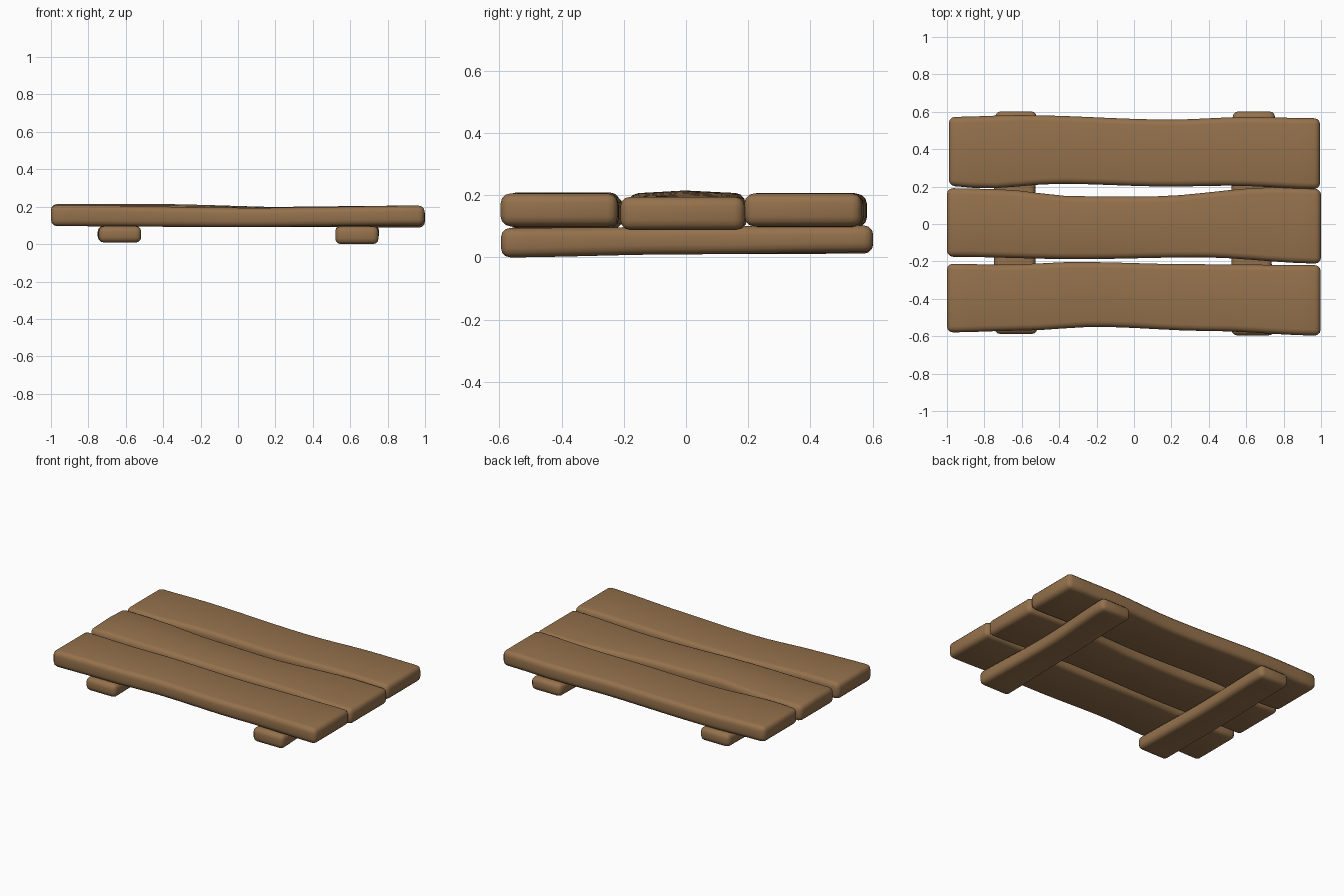
import bpy, bmesh, math

if "Cube" in bpy.data.objects:
    bpy.data.objects.remove(bpy.data.objects["Cube"])

wood = bpy.data.materials.new("brown wood")
wood.diffuse_color = (0.296, 0.165, 0.072, 1)
wood.use_nodes = True
wood.node_tree.nodes["Principled BSDF"].inputs["Base Color"].default_value = wood.diffuse_color


def sample(keys, t):
    """Smoothly interpolate (position, value) pairs."""
    if t <= keys[0][0]:
        return keys[0][1]
    for (a, va), (b, vb) in zip(keys, keys[1:]):
        if t <= b:
            s = (t - a) / (b - a)
            s = s * s * (3 - 2 * s)
            return va + (vb - va) * s
    return keys[-1][1]


def board(name, start, end, low, high, bottom, top, crown=0.0, along_y=False, bevel=0.032):
    """Wavy board: side edges, underside and top are given along its length."""
    bm = bmesh.new()
    n = 16
    rings = []
    for i in range(n + 1):
        t = start + (end - start) * i / n
        a, b = sample(low, t), sample(high, t)
        z0, z1 = sample(bottom, t), sample(top, t)
        m = (a + b) / 2
        c = crown * max(0, math.cos((t + 0.55) * 1.6)) if crown else 0
        section = [(a, z0), (m, z0), (b, z0), (b, z1), (m, z1 + c), (a, z1)]
        rings.append([bm.verts.new((w, t, z) if along_y else (t, w, z)) for w, z in section])
    for r, s in zip(rings, rings[1:]):
        for k in range(6):
            j = (k + 1) % 6
            bm.faces.new((r[k], r[j], s[j], s[k]))
    bm.faces.new(rings[0])
    bm.faces.new(rings[-1])
    bmesh.ops.recalc_face_normals(bm, faces=bm.faces)
    # round off the outline edges
    sharp = [e for e in bm.edges if e.calc_face_angle(0) > math.radians(40)]
    bmesh.ops.bevel(bm, geom=sharp, offset=bevel, segments=3, profile=0.5,
                    affect='EDGES', clamp_overlap=True)
    me = bpy.data.meshes.new(name)
    bm.to_mesh(me)
    bm.free()
    me.materials.append(wood)
    for p in me.polygons:
        p.use_smooth = True
    ob = bpy.data.objects.new(name, me)
    bpy.context.collection.objects.link(ob)
    return ob


# three top planks
board("back_plank", -0.99, 0.995,
      [(-1, 0.205), (-0.8, 0.19), (-0.4, 0.215), (0.2, 0.2), (0.5, 0.205), (1, 0.187)],
      [(-1, 0.572), (-0.6, 0.582), (0.2, 0.558), (0.6, 0.572), (1, 0.565)],
      [(-1, 0.1), (0, 0.092), (1, 0.1)],
      [(-1, 0.207), (0, 0.198), (1, 0.206)])
board("middle_plank", -1.0, 1.0,
      [(-1, -0.175), (-0.3, -0.188), (0.35, -0.178), (1, -0.212)],
      [(-1, 0.192), (-0.75, 0.187), (-0.3, 0.148), (0.1, 0.148), (0.75, 0.196), (1, 0.188)],
      [(-1, 0.1), (0, 0.094), (1, 0.088)],
      [(-1, 0.206), (-0.5, 0.205), (0.3, 0.194), (1, 0.195)], crown=0.01)
board("front_plank", -1.0, 0.998,
      [(-1, -0.58), (-0.6, -0.57), (-0.2, -0.55), (0.4, -0.572), (1, -0.597)],
      [(-1, -0.212), (-0.7, -0.218), (-0.3, -0.203), (0.3, -0.215), (1, -0.22)],
      [(-1, 0.096), (0, 0.091), (1, 0.1)],
      [(-1, 0.209), (0.1, 0.194), (1, 0.206)])

# two cross battens underneath
board("left_batten", -0.588, 0.602,
      [(-0.6, -0.745), (0, -0.75), (0.6, -0.742)],
      [(-0.6, -0.517), (0, -0.53), (0.6, -0.52)],
      [(-0.6, 0.008), (0.6, 0.012)],
      [(-0.6, 0.096), (0.6, 0.1)], along_y=True, bevel=0.03)
board("right_batten", -0.595, 0.602,
      [(-0.6, 0.52), (0, 0.52), (0.6, 0.528)],
      [(-0.6, 0.752), (0, 0.73), (0.6, 0.754)],
      [(-0.6, 0.0), (0, 0.01), (0.6, 0.017)],
      [(-0.6, 0.095), (0.6, 0.103)], along_y=True, bevel=0.03)
